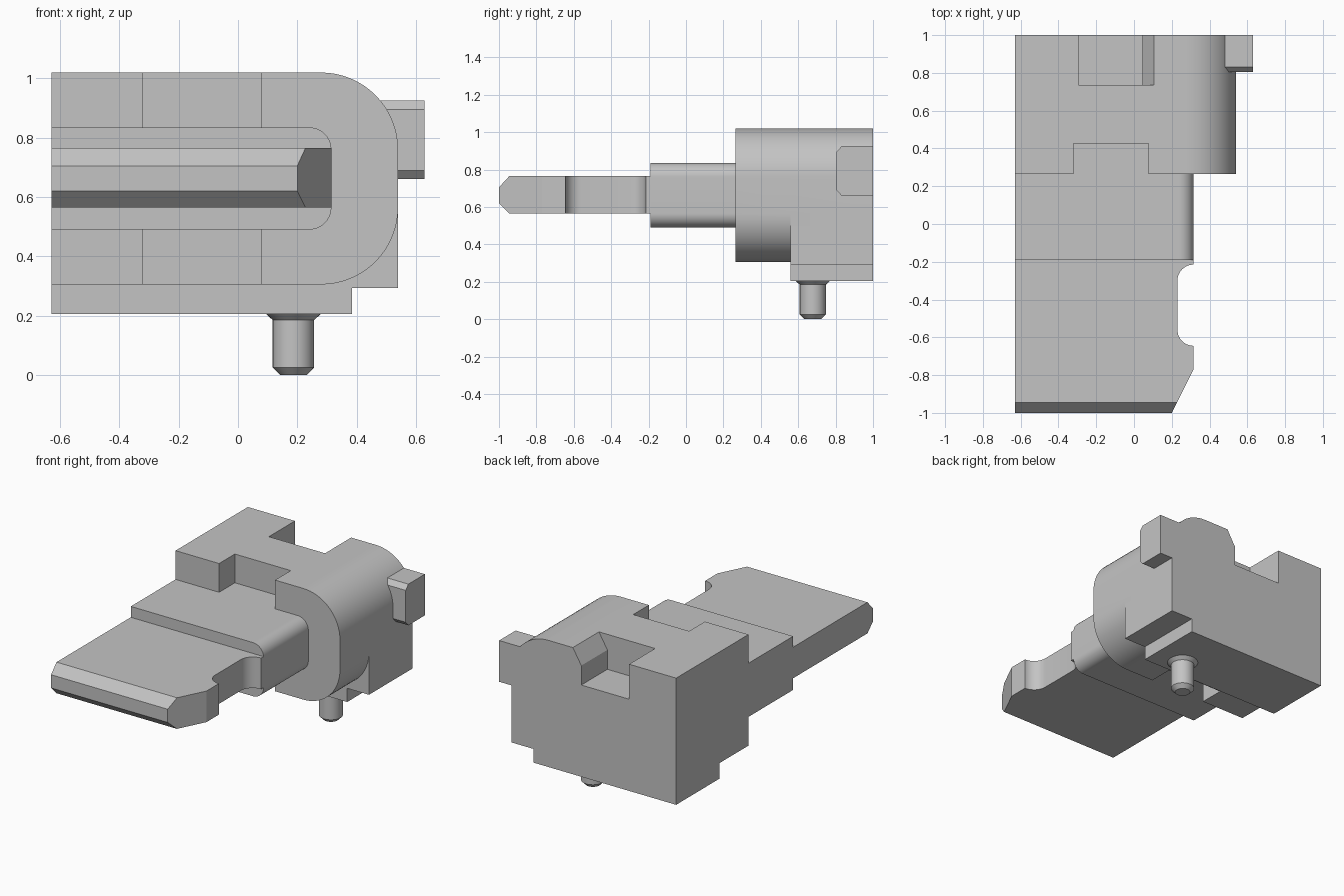
import bpy, bmesh, math
from mathutils import Vector

old = bpy.data.objects.get("Cube")
if old:
    bpy.data.objects.remove(old, do_unlink=True)

grey = bpy.data.materials.new("plain grey")
grey.use_nodes = True
colour = (0.55, 0.55, 0.55, 1)
grey.diffuse_color = colour
grey.node_tree.nodes["Principled BSDF"].inputs["Base Color"].default_value = colour


def arc(cx, cy, r, start, end, n=16):
    """Points on a circular arc, angles in degrees."""
    angles = [math.radians(start + (end - start) * i / n) for i in range(n + 1)]
    return [(cx + r * math.cos(a), cy + r * math.sin(a)) for a in angles]


def finish(name, bm):
    bmesh.ops.recalc_face_normals(bm, faces=bm.faces)
    mesh = bpy.data.meshes.new(name)
    bm.to_mesh(mesh)
    bm.free()
    mesh.materials.append(grey)
    obj = bpy.data.objects.new(name, mesh)
    bpy.context.collection.objects.link(obj)
    return obj


def prism(name, outline, axis, lo, hi):
    """Extrude a 2D outline along the given axis from lo to hi."""
    place = {"x": lambda p: (lo, p[0], p[1]),
             "y": lambda p: (p[0], lo, p[1]),
             "z": lambda p: (p[0], p[1], lo)}[axis]
    bm = bmesh.new()
    face = bm.faces.new([bm.verts.new(place(p)) for p in outline])
    extruded = bmesh.ops.extrude_face_region(bm, geom=[face])["geom"]
    shift = Vector([hi - lo if a == axis else 0 for a in "xyz"])
    bmesh.ops.translate(bm, vec=shift,
                        verts=[g for g in extruded if isinstance(g, bmesh.types.BMVert)])
    return finish(name, bm)


def combine(target, other, operation, keep=False):
    """Apply a boolean and drop the helper."""
    mod = target.modifiers.new("boolean", "BOOLEAN")
    mod.operation, mod.solver, mod.object = operation, "EXACT", other
    bpy.context.view_layer.objects.active = target
    bpy.ops.object.modifier_apply(modifier=mod.name)
    if not keep:
        bpy.data.objects.remove(other, do_unlink=True)


def rect(x0, y0, x1, y1):
    return [(x0, y0), (x1, y0), (x1, y1), (x0, y1)]


def rounded_side(right, bottom, top, r):
    """Outline square on the left and rounded on the right."""
    return ([(LEFT, bottom)] + arc(right - r, bottom + r, r, -90, 0)
            + arc(right - r, top - r, r, 0, 90) + [(LEFT, top)])


LEFT = -0.63

# Housing: rounded sleeve joined to the stepped rear block
housing = prism("housing", rounded_side(0.54, 0.305, 1.02, 0.26), "y", 0.265, 1)
rear = [(LEFT, 0.205), (0.385, 0.205), (0.385, 0.293), (0.54, 0.293),
        (0.54, 0.76), (LEFT, 0.76)]
combine(housing, prism("rear_block", rear, "y", 0.56, 1), "UNION")

# Front notches above and below, and the rear pocket with one sloped side
for lo, hi in ((0.835, 1.1), (0.25, 0.49)):
    combine(housing, prism("notch", rect(-0.32, 0.2, 0.078, 0.425), "z", lo, hi),
            "DIFFERENCE")
pocket = [(-0.295, 0.795), (0.045, 0.795), (0.045, 0.92), (0.105, 1.02),
          (0.105, 1.1), (-0.295, 1.1)]
combine(housing, prism("pocket", pocket, "y", 0.735, 1.1), "DIFFERENCE")

# Side clip with chamfered front corners
clip_side = [(0.805, 0.69), (0.832, 0.66), (1, 0.66), (1, 0.925),
             (0.832, 0.925), (0.805, 0.895)]
clip = prism("side_clip", clip_side, "x", 0.44, 0.63)
combine(clip, housing, "DIFFERENCE", keep=True)

# Collar between housing and blade
collar = prism("collar", rounded_side(0.315, 0.49, 0.835, 0.075), "y", -0.19, 0.265)

# Blade: plan outline with a side notch, trimmed to a chamfered tip
plan = ([(LEFT, -1), (0.2, -1), (0.315, -0.77)]
        + arc(0.315, -0.56, 0.085, 270, 180, 10)
        + arc(0.315, -0.3, 0.085, 180, 90, 10)
        + [(0.315, -0.19), (LEFT, -0.19)])
blade = prism("blade", plan, "z", 0.565, 0.765)
tip = [(-1, 0.62), (-0.945, 0.565), (-0.9, 0.5), (0, 0.5), (0, 0.8),
       (-0.9, 0.8), (-0.945, 0.765), (-1, 0.705)]
tip[2:6] = [(-0.89, 0.51), (0, 0.51), (0, 0.82), (-0.89, 0.82)]
combine(blade, prism("tip_shape", tip, "x", -0.8, 0.5), "INTERSECT")

# Locating pin with a flared root and chamfered end
bm = bmesh.new()
rings = []
for r, z in ((0.045, 0), (0.07, 0.025), (0.07, 0.185), (0.092, 0.205)):
    rings.append([bm.verts.new((x, y, z)) for x, y in arc(0.187, 0.678, r, 0, 360, 32)[:-1]])
for low, high in zip(rings, rings[1:]):
    for i in range(len(low)):
        j = (i + 1) % len(low)
        bm.faces.new((low[i], low[j], high[j], high[i]))
bm.faces.new(rings[0])
bm.faces.new(rings[-1])
pin = finish("locating_pin", bm)

# Smooth the round surfaces, keep corners sharp
for obj in (housing, clip, collar, blade, pin):
    bpy.ops.object.select_all(action="DESELECT")
    obj.select_set(True)
    bpy.context.view_layer.objects.active = obj
    bpy.ops.object.shade_smooth_by_angle(angle=math.radians(25))
